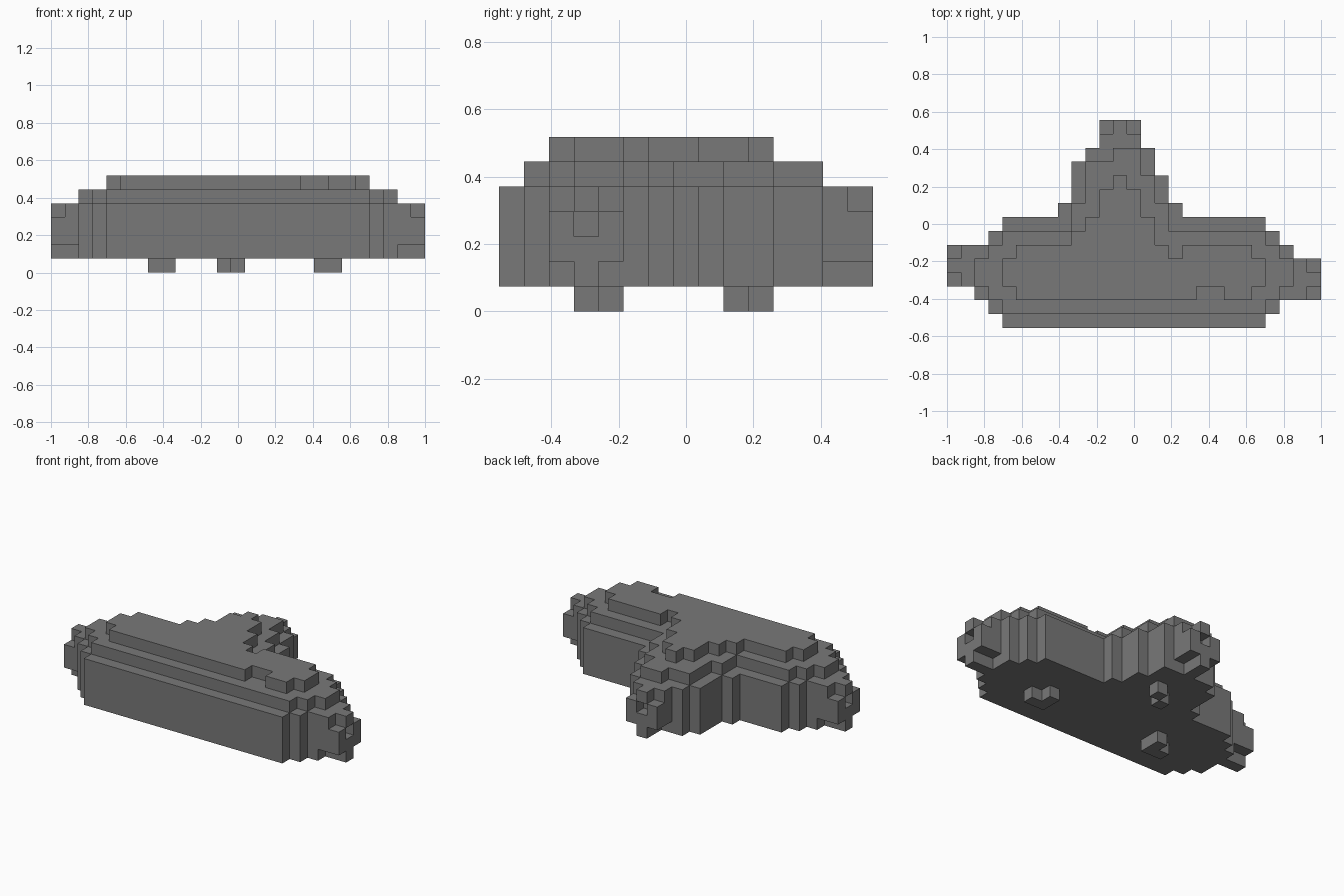
import bpy, bmesh
from mathutils import Vector

cube = bpy.data.objects.get("Cube")
if cube:
    bpy.data.objects.remove(cube)

UNIT = 2 / 27                      # edge of one block
ORIGIN = Vector((-1, -7.5 * UNIT, 0))

grey = bpy.data.materials.new("mid grey")
grey.use_nodes = True
grey.diffuse_color = (0.19, 0.19, 0.19, 1)
grey.node_tree.nodes["Principled BSDF"].inputs["Base Color"].default_value = grey.diffuse_color


def slab(rows, first_row, levels):
    """Blocks filled row by row from (start, end) spans."""
    return {(i, first_row + j, k) for j, (a, b) in enumerate(rows)
            for i in range(a, b) for k in levels}


# Main body: tall base tier, then two smaller tiers
base_rows = [(4, 23), (3, 24), (2, 25), (2, 25), (2, 25), (2, 25), (3, 24), (4, 23),
             (8, 17), (9, 16), (9, 16), (9, 15), (10, 15)]
middle_rows = [(4, 23), (3, 24), (2, 25), (2, 25), (3, 24), (4, 23), (9, 16),
               (9, 16), (10, 15), (10, 15), (10, 14), (12, 14)]
top_rows = [(5, 22), (4, 23), (4, 23), (5, 22), (9, 15), (10, 15),
            (11, 14), (11, 14), (12, 13)]
parts = {
    "body_base": slab(base_rows, 0, range(1, 5)),
    "body_middle": slab(middle_rows, 1, [5]),
    "body_top": slab(top_rows, 2, [6]) - {(18, 2, 6), (19, 2, 6), (16, 5, 6)},
}


# Three stubby ends, each with a socket, notched corners and a narrow keel
def end_blocks(place):
    cells = set()
    for depth in (0, 1):
        for side in (-1, 0, 1):
            for k in range(1, 5):
                keel_gap = k == 1 and side
                notch = k == 4 and side and depth
                socket = k == 3 and not side and depth
                if not (keel_gap or notch or socket):
                    cells.add((*place(depth, side), k))
    return cells


parts["left_end"] = end_blocks(lambda d, s: (25 + d, 3 + s))
parts["right_end"] = end_blocks(lambda d, s: (1 - d, 4 + s))
parts["back_end"] = end_blocks(lambda d, s: (12 + s, 13 + d))

# Feet
parts["left_foot"] = {(19, 3, 0), (20, 3, 0), (19, 4, 0)}
parts["right_foot"] = {(7, 3, 0), (8, 3, 0), (8, 4, 0)}
parts["back_foot"] = {(12, 9, 0), (13, 10, 0)}

solid = set().union(*parts.values())


def build(name, cells):
    """Outer faces of a group of blocks, with flat areas merged."""
    bm = bmesh.new()
    verts = {}

    def corner(p):
        key = tuple(p)
        if key not in verts:
            verts[key] = bm.verts.new(ORIGIN + Vector(p) * UNIT)
        return verts[key]

    for cell in sorted(cells):
        for axis in range(3):
            for step in (0, 1):
                near = list(cell)
                near[axis] += 1 if step else -1
                if tuple(near) in solid:
                    continue
                quad = []
                for u, v in ((0, 0), (1, 0), (1, 1), (0, 1)):
                    p = list(cell)
                    p[axis] += step
                    p[(axis + 1) % 3] += u
                    p[(axis + 2) % 3] += v
                    quad.append(corner(p))
                bm.faces.new(quad if step else quad[::-1])
    bmesh.ops.dissolve_limit(bm, angle_limit=0.01, verts=bm.verts[:], edges=bm.edges[:])
    mesh = bpy.data.meshes.new(name)
    bm.to_mesh(mesh)
    bm.free()
    mesh.materials.append(grey)
    bpy.context.scene.collection.objects.link(bpy.data.objects.new(name, mesh))


for part, cells in parts.items():
    build(part, cells)
